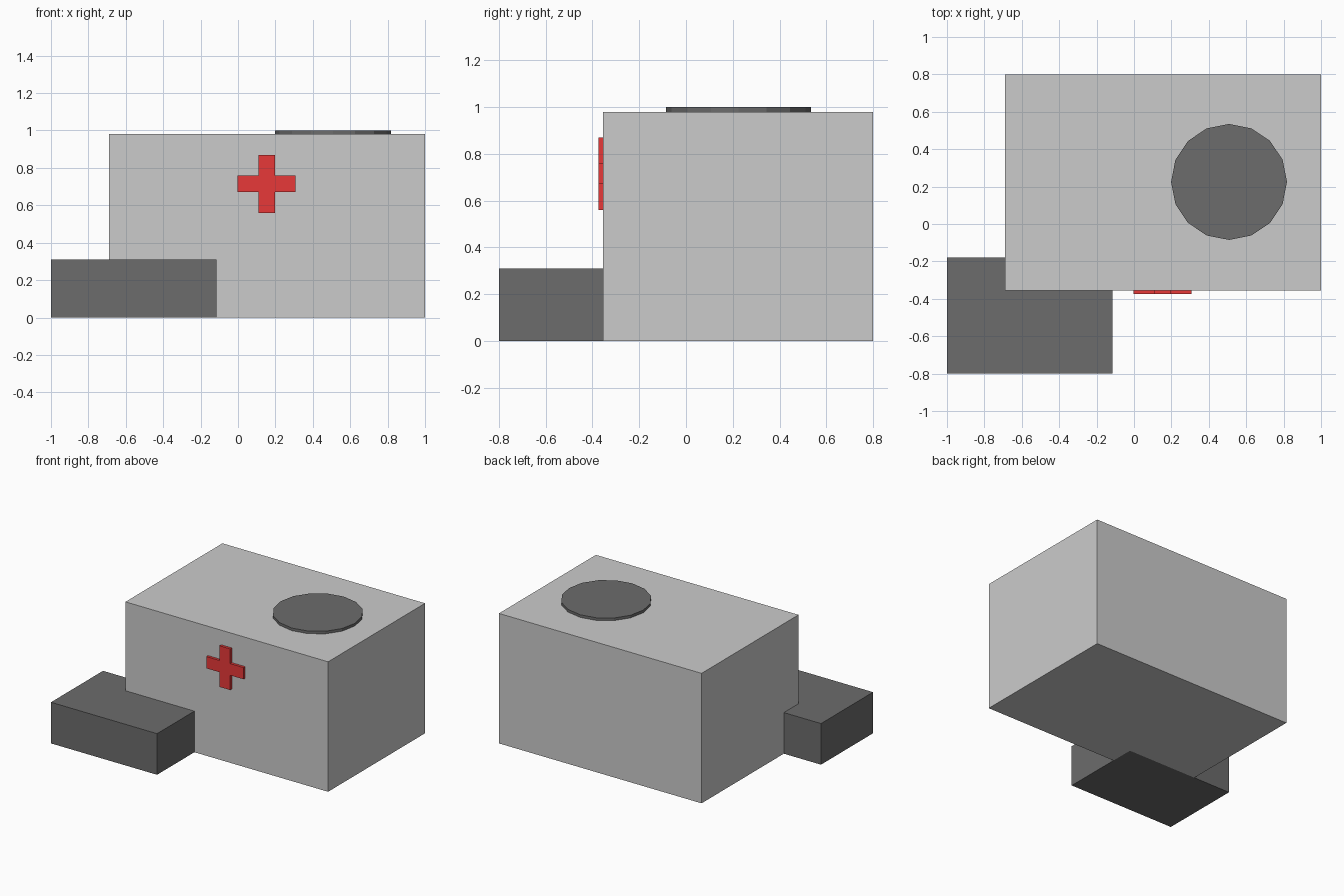
import bpy, bmesh
from mathutils import Matrix, Vector

if "Cube" in bpy.data.objects:
    bpy.data.objects.remove(bpy.data.objects["Cube"])


def material(name, rgb):
    mat = bpy.data.materials.new(name)
    mat.diffuse_color = (*rgb, 1)
    mat.use_nodes = True
    mat.node_tree.nodes["Principled BSDF"].inputs["Base Color"].default_value = mat.diffuse_color
    return mat


def finish(name, bm, mat=None):
    bmesh.ops.recalc_face_normals(bm, faces=bm.faces)
    mesh = bpy.data.meshes.new(name)
    bm.to_mesh(mesh)
    bm.free()
    obj = bpy.data.objects.new(name, mesh)
    bpy.context.collection.objects.link(obj)
    if mat:
        mesh.materials.append(mat)
    return obj


def box(name, low, high, mat=None):
    low, high = Vector(low), Vector(high)
    bm = bmesh.new()
    place = Matrix.Translation((low + high) / 2) @ Matrix.Diagonal((*(high - low), 1))
    bmesh.ops.create_cube(bm, size=1, matrix=place)
    return finish(name, bm, mat)


dark = material("dark_grey", (0.15, 0.15, 0.15))
red = material("red", (0.8, 0.04, 0.04))

# Main building block and low entrance annex
box("main_block", (-0.69, -0.355, 0), (1.0, 0.80, 0.98))
box("entrance_annex", (-1.0, -0.80, 0), (-0.115, -0.18, 0.31), dark)

# Round 16-sided landing pad on the roof
bm = bmesh.new()
bmesh.ops.create_cone(bm, cap_ends=True, segments=16, radius1=0.31, radius2=0.31,
                      depth=0.02, matrix=Matrix.Translation((0.508, 0.225, 0.99)))
finish("roof_landing_pad", bm, dark)

# Red cross on the front wall: one quarter outline turned four times, then extruded
bm = bmesh.new()
inner, outer = 0.044, 0.155
outline = []
x_z = [(inner, inner), (inner, outer), (-inner, outer)]
for turn in range(4):
    for x, z in x_z:
        for _ in range(turn):
            x, z = -z, x
        if (x, z) not in outline:
            outline.append((x, z))
face = bm.faces.new([bm.verts.new((0.153 + x, -0.375, 0.715 + z)) for x, z in outline])
extruded = bmesh.ops.extrude_face_region(bm, geom=[face], use_keep_orig=True)
bmesh.ops.translate(bm, vec=(0, 0.02, 0),
                    verts=[v for v in extruded["geom"] if isinstance(v, bmesh.types.BMVert)])
finish("wall_cross", bm, red)
